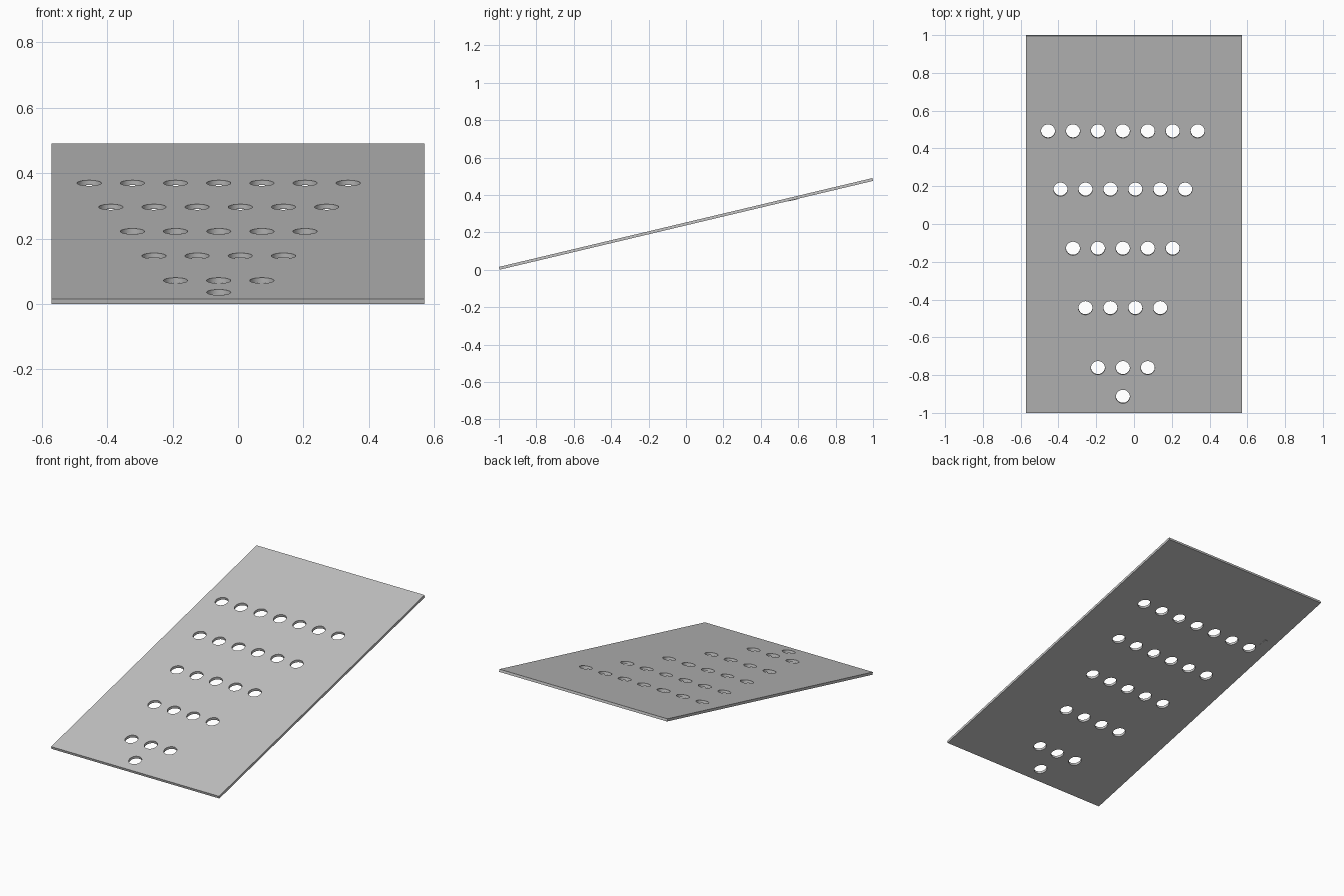
import bpy, bmesh, math
from mathutils import Matrix

cube = bpy.data.objects.get("Cube")
if cube:
    bpy.data.objects.remove(cube, do_unlink=True)

WIDTH, LENGTH, THICK = 1.142, 2.052, 0.0155
TILT = math.radians(13.38)
PLACE = Matrix.Translation((0, 0, 0.245)) @ Matrix.Rotation(TILT, 4, 'X')
HOLE_R, PITCH, MID_X = 0.037, 0.132, -0.059

grey = bpy.data.materials.new("plain grey")
grey.use_nodes = True
colour = (0.55, 0.55, 0.55, 1)
grey.diffuse_color = colour
grey.node_tree.nodes["Principled BSDF"].inputs["Base Color"].default_value = colour


def finish(name, bm):
    mesh = bpy.data.meshes.new(name)
    bm.to_mesh(mesh)
    bm.free()
    mesh.materials.append(grey)
    obj = bpy.data.objects.new(name, mesh)
    obj.matrix_world = PLACE
    bpy.context.collection.objects.link(obj)
    return obj


def box(name, size, centre):
    bm = bmesh.new()
    bmesh.ops.create_cube(bm, size=1, matrix=Matrix.Translation(centre) @ Matrix.Diagonal((*size, 1)))
    return finish(name, bm)


# Sloping board
board = box("sloping_board", (WIDTH, LENGTH, THICK), (0, 0, 0))

# Rows of round holes, one fewer in each row down the slope
rows = [(7, 0.493), (6, 0.185), (5, -0.128), (4, -0.443), (3, -0.76), (1, -0.912)]
bm = bmesh.new()
for count, y in rows:
    for i in range(count):
        x = MID_X + (i - (count - 1) / 2) * PITCH
        bmesh.ops.create_cone(bm, cap_ends=True, segments=48, radius1=HOLE_R, radius2=HOLE_R,
                              depth=0.1, matrix=Matrix.Translation((x, y / math.cos(TILT), 0)))
cutter = finish("hole_cutter", bm)
cutter.hide_render = True

cut = board.modifiers.new("holes", 'BOOLEAN')
cut.operation = 'DIFFERENCE'
cut.solver = 'EXACT'
cut.object = cutter
bpy.context.view_layer.objects.active = board
board.select_set(True)
bpy.ops.object.modifier_apply(modifier=cut.name)
bpy.data.objects.remove(cutter, do_unlink=True)
bpy.ops.object.shade_smooth_by_angle(angle=math.radians(30))

# Small raised pad under the board
box("underside_pad", (0.02, 0.05, 0.003), (-0.5, 0.585, -THICK / 2 - 0.0005))
